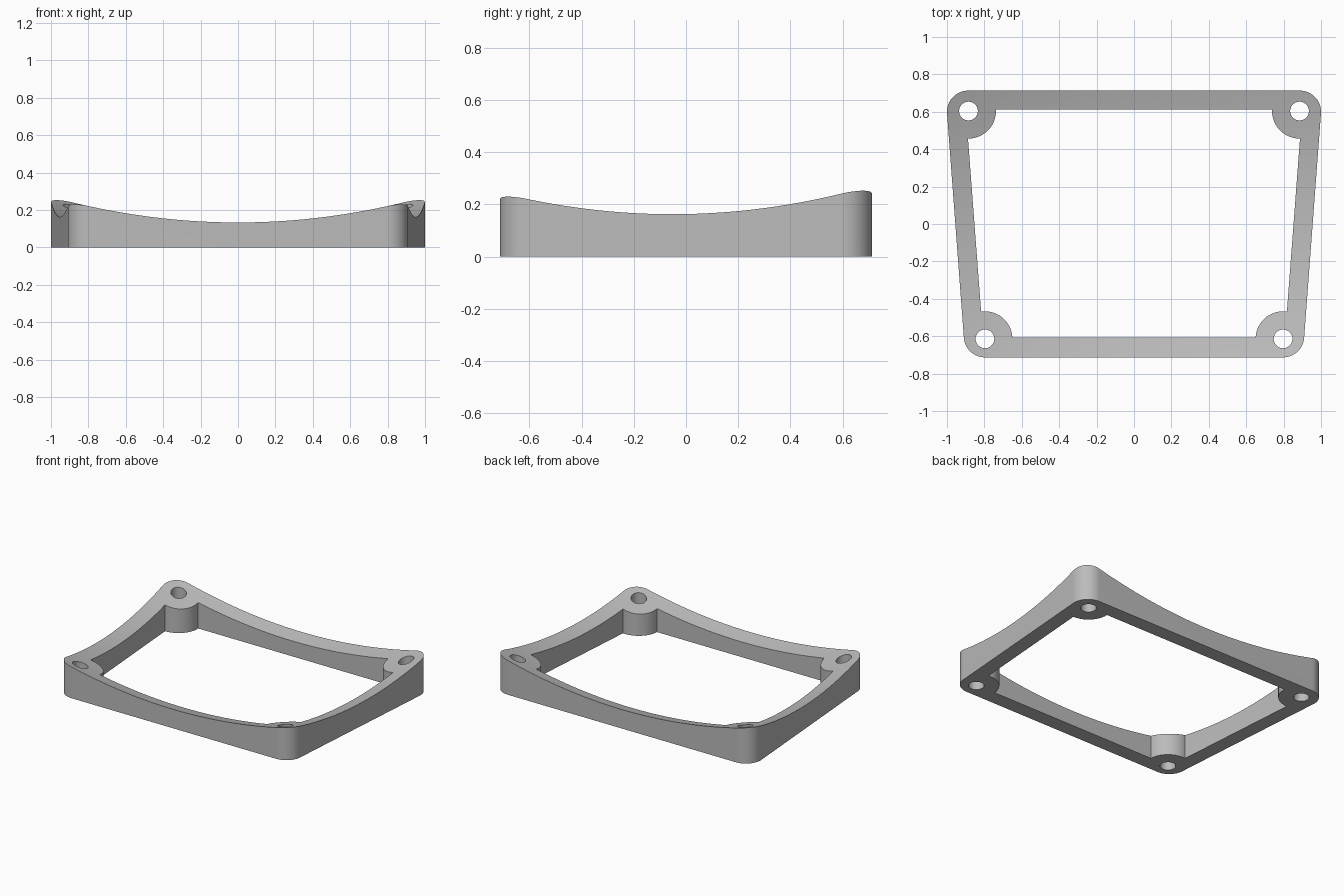
import bpy
import bmesh
from math import cos, sin, radians, atan2

cube = bpy.data.objects.get("Cube")
if cube:
    bpy.data.objects.remove(cube, do_unlink=True)

SEGMENTS = 24
CORNER_RADIUS, HOLE_RADIUS, BOSS_RADIUS = 0.113, 0.05, 0.147
BACK_HOLE, FRONT_HOLE = (0.885, 0.604), (0.797, -0.614)
BACK_CORNER, FRONT_CORNER = (0.887, 0.6), (0.797, -0.6)

grey = bpy.data.materials.new("plain grey")
grey.use_nodes = True
grey.diffuse_color = (0.5, 0.5, 0.5, 1)
grey.node_tree.nodes["Principled BSDF"].inputs["Base Color"].default_value = (0.5, 0.5, 0.5, 1)


def arc(centre, radius, start, end, steps=SEGMENTS):
    angles = [radians(start + (end - start) * i / steps) for i in range(steps + 1)]
    return [(centre[0] + radius * cos(a), centre[1] + radius * sin(a)) for a in angles]


def mirrored(right_half):
    return right_half + [(-x, y) for x, y in reversed(right_half)]


def add_object(name, bm):
    bmesh.ops.recalc_face_normals(bm, faces=bm.faces)
    mesh = bpy.data.meshes.new(name)
    bm.to_mesh(mesh)
    bm.free()
    obj = bpy.data.objects.new(name, mesh)
    bpy.context.collection.objects.link(obj)
    mesh.materials.append(grey)
    return obj


def prism(name, outline, bottom, top):
    bm = bmesh.new()
    face = bm.faces.new([bm.verts.new((x, y, bottom)) for x, y in outline])
    grown = bmesh.ops.extrude_face_region(bm, geom=[face])["geom"]
    for v in grown:
        if isinstance(v, bmesh.types.BMVert):
            v.co.z = top
    return add_object(name, bm)


def dished_block(name):
    # block whose top sinks towards the middle in both directions
    bm = bmesh.new()
    bmesh.ops.create_grid(bm, x_segments=44, y_segments=32, size=1)
    for v in bm.verts:
        v.co.x *= 1.1
        v.co.y *= 0.8
    grown = bmesh.ops.extrude_face_region(bm, geom=bm.faces[:])["geom"]
    top = {g for g in grown if isinstance(g, bmesh.types.BMVert)}
    for v in bm.verts:
        v.co.z = 0.038 + 0.137 * v.co.x ** 2 + 0.187 * v.co.y ** 2 if v in top else -0.1
    return add_object(name, bm)


def carve(target, cutter, operation):
    mod = target.modifiers.new(cutter.name, "BOOLEAN")
    mod.operation, mod.solver, mod.object = operation, "EXACT", cutter
    bpy.context.view_layer.objects.active = target
    bpy.ops.object.modifier_apply(modifier=mod.name)
    bpy.data.objects.remove(cutter, do_unlink=True)


# tapered outer wall with rounded corners
taper = -atan2(BACK_CORNER[0] - FRONT_CORNER[0], BACK_CORNER[1] - FRONT_CORNER[1]) * 57.3
frame = prism("frame", mirrored(arc(FRONT_CORNER, CORNER_RADIUS, -90, taper)
                                + arc(BACK_CORNER, CORNER_RADIUS, taper, 90)), 0, 0.4)

# opening that leaves a rounded boss in each corner
opening = prism("opening", mirrored(arc(FRONT_HOLE, BOSS_RADIUS, 177.3, 82)
                                    + arc(BACK_HOLE, BOSS_RADIUS, 271, 177)), -0.1, 0.5)
carve(frame, opening, "DIFFERENCE")

# screw holes
for x, y in (BACK_HOLE, FRONT_HOLE):
    for side in (-1, 1):
        circle = arc((side * x, y), HOLE_RADIUS, 0, 360, 40)[:-1]
        carve(frame, prism("screw_hole", circle, -0.1, 0.5), "DIFFERENCE")

# dished top
carve(frame, dished_block("dished_top"), "INTERSECT")

bpy.ops.object.select_all(action="DESELECT")
frame.select_set(True)
bpy.context.view_layer.objects.active = frame
bpy.ops.object.shade_smooth_by_angle(angle=radians(30))
